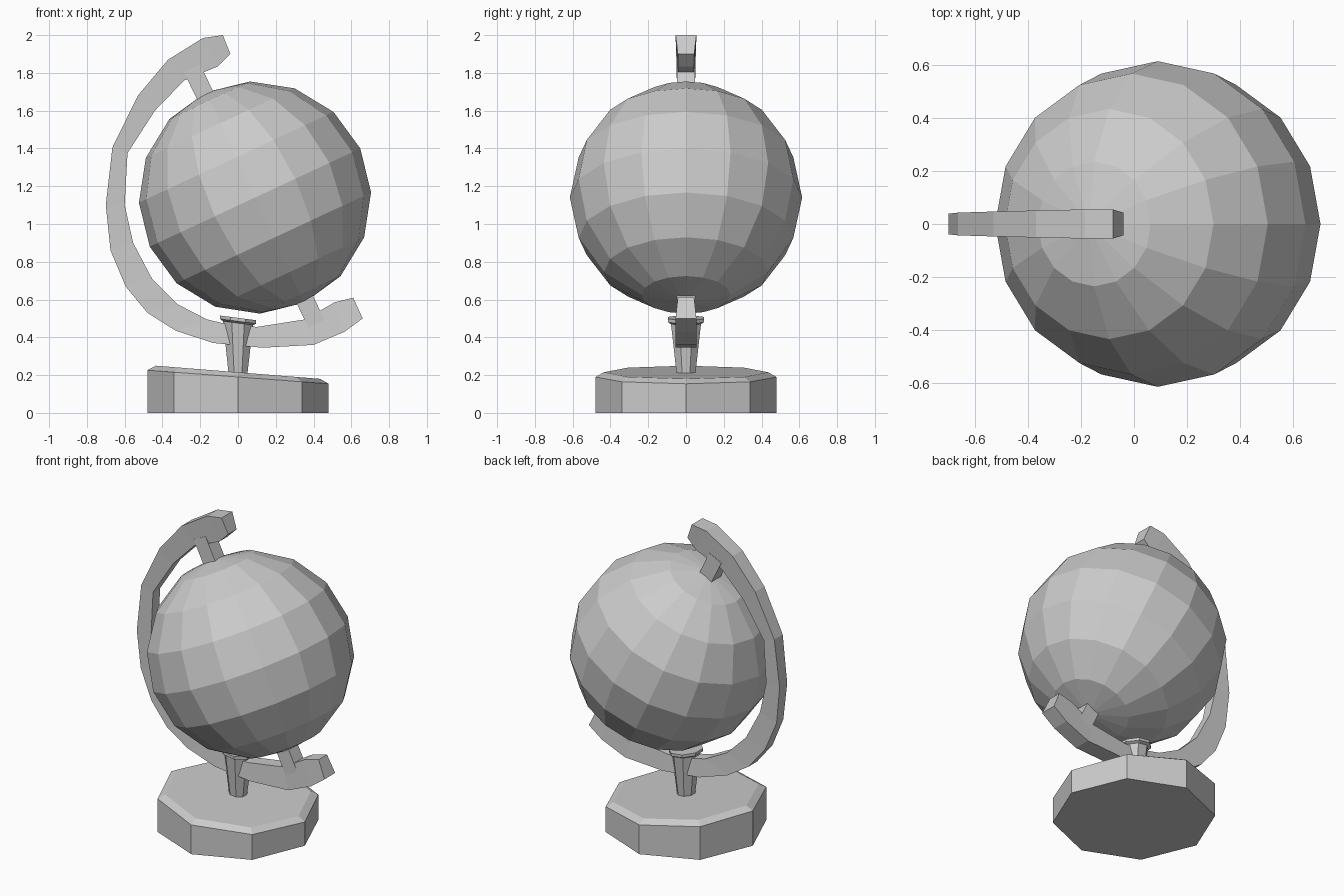
import bpy, bmesh, math
from mathutils import Matrix, Vector

cube = bpy.data.objects.get("Cube")
if cube:
    bpy.data.objects.remove(cube, do_unlink=True)

grey = bpy.data.materials.new("plain grey")
grey.use_nodes = True
colour = (0.6, 0.6, 0.6, 1)
grey.diffuse_color = colour
grey.node_tree.nodes["Principled BSDF"].inputs["Base Color"].default_value = colour

CENTRE = Vector((0.09, 0, 1.14))


def finish(bm, name):
    bmesh.ops.recalc_face_normals(bm, faces=bm.faces)
    mesh = bpy.data.meshes.new(name)
    bm.to_mesh(mesh)
    bm.free()
    mesh.materials.append(grey)
    ob = bpy.data.objects.new(name, mesh)
    bpy.context.collection.objects.link(ob)
    return ob


def loft(bm, rings):
    """Skin matching loops of points and cap both ends."""
    loops = [[bm.verts.new(p) for p in ring] for ring in rings]
    n = len(loops[0])
    for a, b in zip(loops, loops[1:]):
        for i in range(n):
            j = (i + 1) % n
            bm.faces.new((a[i], a[j], b[j], b[i]))
    bm.faces.new(loops[0])
    bm.faces.new(loops[-1])


def octagon(radius, z, slope, turn):
    angles = [turn + i * math.pi / 4 for i in range(8)]
    return [(radius * math.cos(a), radius * math.sin(a),
             z - slope * radius * math.cos(a)) for a in angles]


# Base: octagonal foot with a sloping, chamfered top
bm = bmesh.new()
loft(bm, [octagon(r, z, s, 0) for r, z, s in
          ((0.48, 0, 0), (0.48, 0.19, 0.075), (0.435, 0.215, 0.08))])
finish(bm, "base")

# Stem: flared octagonal post with a lip
bm = bmesh.new()
loft(bm, [octagon(r, z, s, math.pi / 8) for r, z, s in
          ((0.052, 0.19, 0), (0.086, 0.475, 0.13),
           (0.104, 0.485, 0.13), (0.104, 0.503, 0.13))])
finish(bm, "stem")

# Globe: low-poly ball on a tilted axis
bm = bmesh.new()
bmesh.ops.create_uvsphere(bm, u_segments=16, v_segments=8, radius=0.615)
bm.transform(Matrix.Translation(CENTRE) @ Matrix.Rotation(math.radians(-25), 4, "Y"))
finish(bm, "globe")

# Arm: outer and inner x, z at each station, thicker towards both tips
stations = [
    (-0.08, 2.0, -0.04, 1.9), (-0.185, 1.985, -0.105, 1.835),
    (-0.37, 1.87, -0.285, 1.76), (-0.53, 1.68, -0.44, 1.6),
    (-0.665, 1.405, -0.585, 1.375), (-0.7, 1.1, -0.6, 1.1),
    (-0.675, 0.86, -0.555, 0.9), (-0.595, 0.67, -0.455, 0.71),
    (-0.48, 0.53, -0.32, 0.575), (-0.33, 0.435, -0.165, 0.495),
    (-0.13, 0.37, -0.08, 0.475), (0.13, 0.345, 0.1, 0.455),
    (0.4, 0.36, 0.355, 0.495), (0.565, 0.43, 0.51, 0.585),
    (0.66, 0.5, 0.61, 0.61)]
rings = []
for k, (ox, oz, ix, iz) in enumerate(stations):
    spread = min(1, abs(k - 6) / 5)
    outer = 0.035 + 0.02 * spread
    inner = 0.033 + 0.01 * spread
    rings.append([(ox, -outer, oz), (ox, outer, oz), (ix, inner, iz), (ix, -inner, iz)])
bm = bmesh.new()
loft(bm, rings)
finish(bm, "arm")

# Pivots: square pegs joining the arm to the poles
for name, tilt in (("top_pivot", -26), ("bottom_pivot", 154)):
    bm = bmesh.new()
    bmesh.ops.create_cube(bm, size=1, matrix=Matrix.Translation((0, 0, 0.66))
                          @ Matrix.Diagonal((0.095, 0.094, 0.2, 1)))
    bm.transform(Matrix.Translation(CENTRE)
                 @ Matrix.Rotation(math.radians(tilt), 4, "Y"))
    finish(bm, name)
